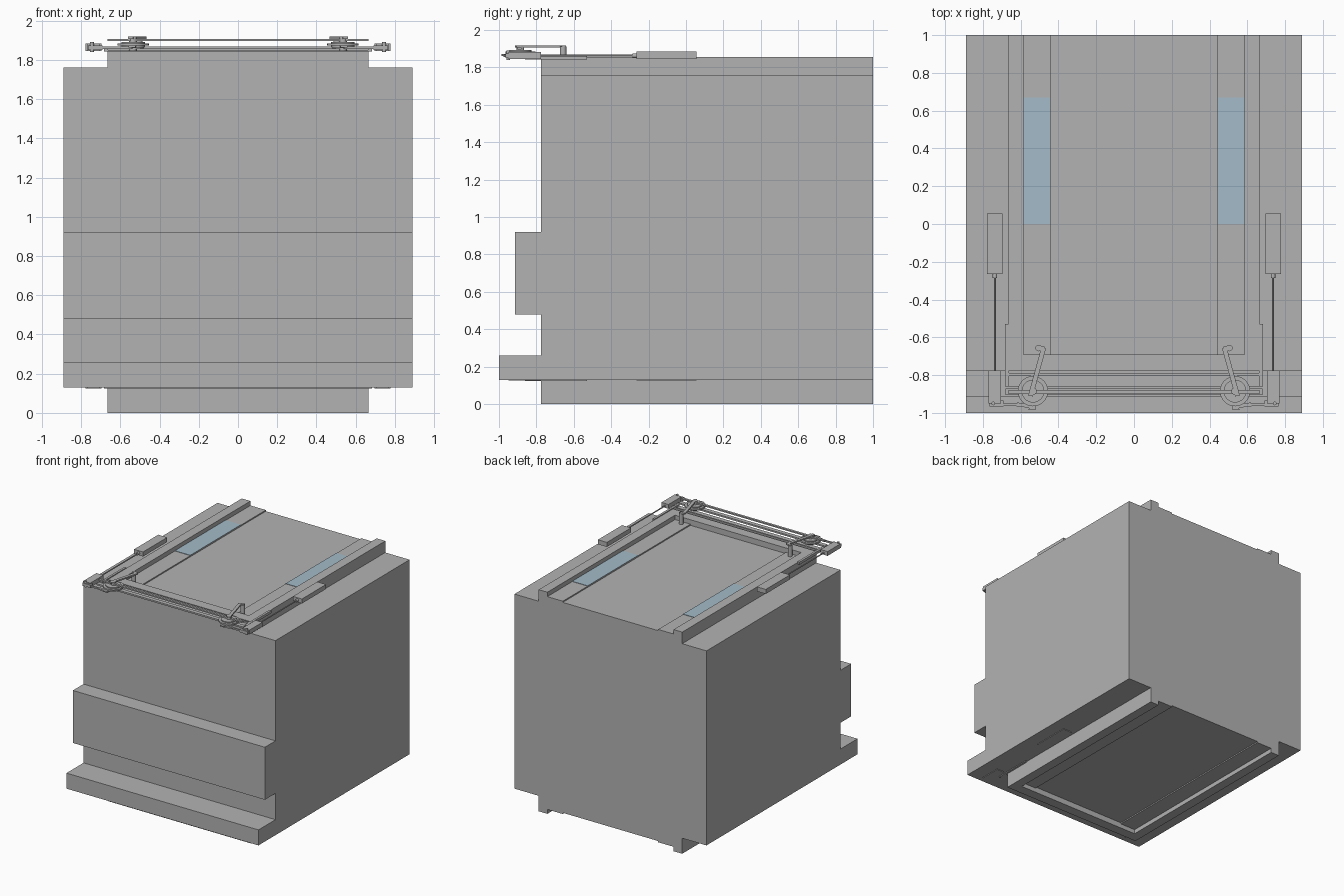
import bpy, bmesh, math
from mathutils import Vector

if "Cube" in bpy.data.objects:
    bpy.data.objects.remove(bpy.data.objects["Cube"])


def material(name, rgb):
    m = bpy.data.materials.new(name)
    m.diffuse_color = (*rgb, 1)
    m.use_nodes = True
    m.node_tree.nodes["Principled BSDF"].inputs["Base Color"].default_value = m.diffuse_color
    return m


GREY = material("grey metal", (0.45, 0.45, 0.45))
BLUE = material("pale blue panel", (0.367, 0.497, 0.578))


def finish(name, bm, mat, smooth=False):
    bmesh.ops.recalc_face_normals(bm, faces=bm.faces)
    me = bpy.data.meshes.new(name)
    bm.to_mesh(me)
    bm.free()
    me.materials.append(mat)
    ob = bpy.data.objects.new(name, me)
    bpy.context.collection.objects.link(ob)
    if smooth:
        bpy.ops.object.select_all(action='DESELECT')
        ob.select_set(True)
        bpy.context.view_layer.objects.active = ob
        bpy.ops.object.shade_smooth_by_angle(angle=math.radians(35))
    return ob


def extrude(name, pts, y0, y1, mat=GREY):
    """Closed x-z profile extruded along y."""
    bm = bmesh.new()
    a = [bm.verts.new((x, y0, z)) for x, z in pts]
    b = [bm.verts.new((x, y1, z)) for x, z in pts]
    bm.faces.new(a)
    bm.faces.new(b)
    for i in range(len(a)):
        j = (i + 1) % len(a)
        bm.faces.new((a[i], a[j], b[j], b[i]))
    return finish(name, bm, mat)


def box(name, x0, x1, y0, y1, z0, z1, mat=GREY):
    return extrude(name, [(x0, z0), (x1, z0), (x1, z1), (x0, z1)], y0, y1, mat)


def sbox(name, s, x0, x1, *rest, mat=GREY):
    """Box mirrored to side s."""
    lo, hi = sorted((s * x0, s * x1))
    return box(name, lo, hi, *rest, mat=mat)


def cyl(name, p, q, r, n=24):
    p, q = Vector(p), Vector(q)
    d = q - p
    bm = bmesh.new()
    bmesh.ops.create_cone(bm, cap_ends=True, segments=n, radius1=r, radius2=r, depth=d.length)
    bm.transform(d.to_track_quat('Z', 'Y').to_matrix().to_4x4())
    bmesh.ops.translate(bm, verts=bm.verts, vec=(p + q) / 2)
    return finish(name, bm, GREY, True)


def bar(name, p, q, w, z0, z1):
    """Flat bar between two x-y points."""
    p, q = Vector(p), Vector(q)
    d = (q - p).normalized()
    n = Vector((-d.y, d.x)) * w / 2
    bm = bmesh.new()
    ring = (p + n, q + n, q - n, p - n)
    a = [bm.verts.new((v.x, v.y, z0)) for v in ring]
    b = [bm.verts.new((v.x, v.y, z1)) for v in ring]
    bm.faces.new(a)
    bm.faces.new(b)
    for i in range(4):
        j = (i + 1) % 4
        bm.faces.new((a[i], a[j], b[j], b[i]))
    return finish(name, bm, GREY)


# Cabinet: recessed cross-section behind, full cross-section at the front
def mirror_profile(top, bottom):
    right = bottom + top
    return right + [(-x, z) for x, z in reversed(right)]


W, R, I, C = 0.89, 0.665, 0.585, 0.442
mid = [(R, 0.13), (W, 0.13), (W, 1.76), (R, 1.76)]
extrude("cabinet_body", mirror_profile(
    mid[2:] + [(R, 1.857), (I, 1.857), (I, 1.82), (C, 1.82), (C, 1.81)],
    [(C, 0.047), (C, 0.037), (I, 0.037), (I, 0), (R, 0)] + mid[:2]), -0.69, 1.0)
extrude("cabinet_front", mirror_profile(
    mid[2:] + [(R, 1.857)], [(R, 0)] + mid[:2]), -0.775, -0.69)

# Front ledges
box("lower_front_ledge", -W, W, -1.0, -0.775, 0.13, 0.26)
box("middle_front_bar", -W, W, -0.915, -0.775, 0.48, 0.92)

# Cross bars of the top mechanism
box("frame_cross_plate", -0.68, 0.68, -0.86, -0.79, 1.842, 1.85)
box("frame_cross_lip", -0.68, 0.68, -0.805, -0.79, 1.85, 1.862)
box("lower_cross_bar", -0.68, 0.68, -0.905, -0.87, 1.855, 1.868)
box("upper_cross_rod", -0.665, 0.665, -0.9, -0.88, 1.895, 1.906)

for s, side in ((-1, "left"), (1, "right")):
    # Blue strips in the top recess
    sbox(side + "_blue_panel", s, C, I, 0.0, 0.67, 1.816, 1.823, mat=BLUE)
    # Linear actuator on the side shelf
    sbox(side + "_actuator", s, 0.695, 0.778, -0.265, 0.055, 1.846, 1.884)
    cyl(side + "_actuator_nose", (s * 0.736, -0.285, 1.863), (s * 0.736, -0.26, 1.863), 0.012, 12)
    cyl(side + "_actuator_rod", (s * 0.736, -0.78, 1.863), (s * 0.736, -0.265, 1.863), 0.005, 10)
    sbox(side + "_rod_end_block", s, 0.705, 0.77, -0.95, -0.775, 1.846, 1.882)
    sbox(side + "_rod_end_foot", s, 0.69, 0.765, -0.965, -0.935, 1.85, 1.874)
    cyl(side + "_rod_end_pin", (s * 0.745, -0.95, 1.84), (s * 0.745, -0.95, 1.89), 0.01, 12)
    # Link to the pulley
    sbox(side + "_link", s, 0.60, 0.70, -0.963, -0.95, 1.856, 1.868)
    bar(side + "_crank", (s * 0.535, -0.88), (s * 0.54, -0.985), 0.035, 1.862, 1.872)
    bar(side + "_crank_link", (s * 0.54, -0.965), (s * 0.62, -0.955), 0.02, 1.856, 1.868)
    # Frame side arm
    sbox(side + "_frame_arm", s, 0.663, 0.682, -0.86, -0.53, 1.842, 1.864)
    # Pulley
    c = (s * 0.535, -0.885)
    cyl(side + "_pulley_rim", (*c, 1.872), (*c, 1.884), 0.08, 32)
    cyl(side + "_pulley_step", (*c, 1.86), (*c, 1.892), 0.06, 32)
    cyl(side + "_pulley_hub", (*c, 1.845), (*c, 1.918), 0.02, 16)
    # Swing arm with post
    bar(side + "_swing_arm", (s * 0.548, -0.91), (s * 0.478, -0.655), 0.025, 1.906, 1.918)
    bar(side + "_swing_arm_end", (s * 0.475, -0.66), (s * 0.515, -0.652), 0.02, 1.906, 1.918)
    cyl(side + "_swing_post", (s * 0.505, -0.657, 1.815), (s * 0.505, -0.657, 1.912), 0.017, 16)
    # Lower mechanism, just showing under the cabinet
    sbox(side + "_lower_actuator", s, 0.695, 0.778, -0.265, 0.055, 0.125, 0.15)
    sbox(side + "_lower_rod_end", s, 0.705, 0.77, -0.95, -0.775, 0.125, 0.15)
    sbox(side + "_lower_frame_arm", s, 0.663, 0.682, -0.86, -0.53, 0.124, 0.15)
box("lower_frame_plate", -0.68, 0.68, -0.86, -0.79, 0.125, 0.15)
